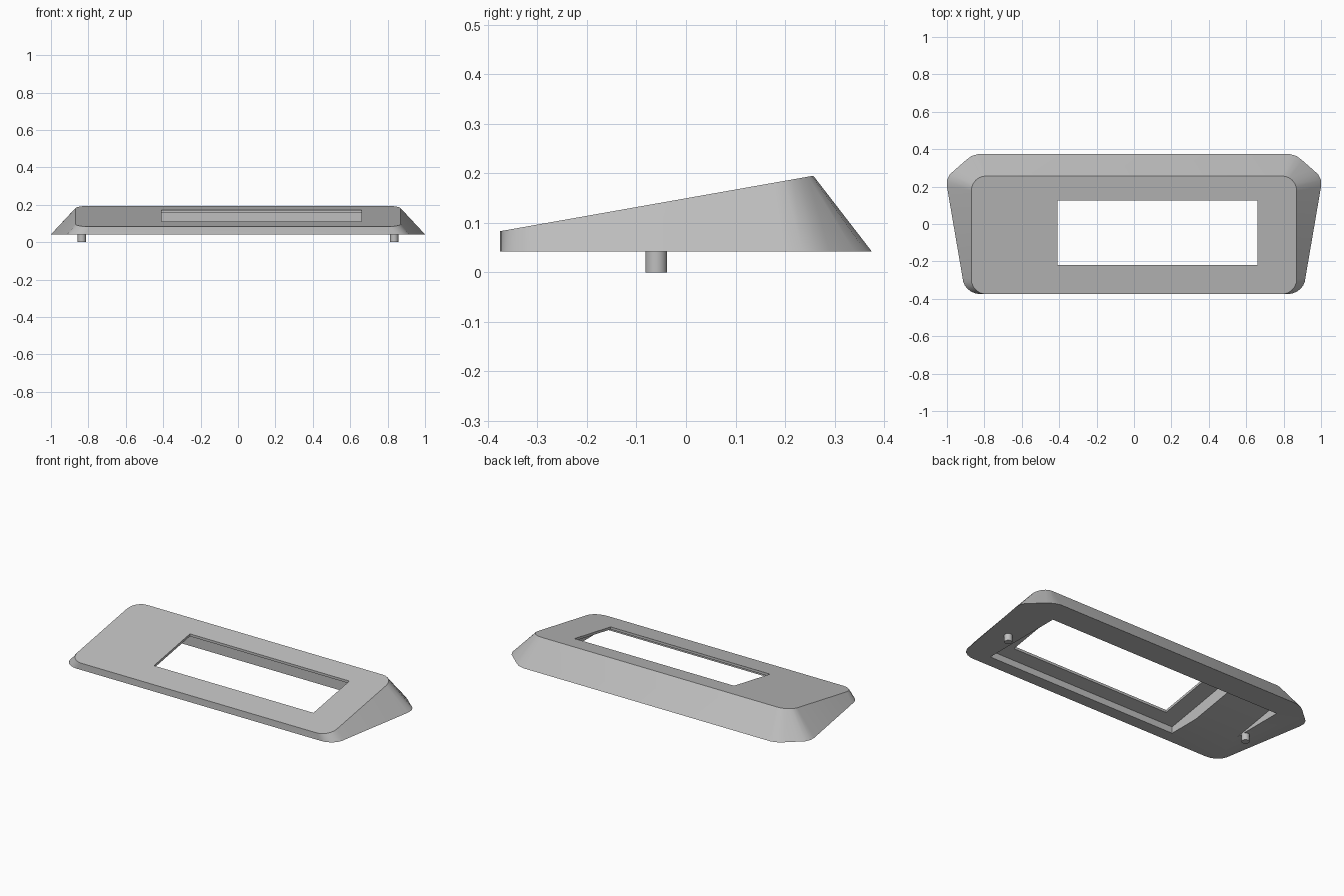
import bpy
import bmesh
from math import cos, sin, pi

cube = bpy.data.objects.get("Cube")
if cube:
    bpy.data.objects.remove(cube)

BASE = 0.042            # height of the flat underside
SLOPE = 0.177           # rise of the sloping top


def top_z(y):
    return 0.083 + SLOPE * (y + 0.375)


grey = bpy.data.materials.new("plain grey")
grey.use_nodes = True
grey.diffuse_color = (0.52, 0.52, 0.52, 1)
grey.node_tree.nodes["Principled BSDF"].inputs["Base Color"].default_value = (0.52, 0.52, 0.52, 1)


def loft(name, lower, upper):
    """Closed solid between two matching outlines."""
    bm = bmesh.new()
    a = [bm.verts.new(p) for p in lower]
    b = [bm.verts.new(p) for p in upper]
    n = len(a)
    bm.faces.new(a)
    bm.faces.new(b)
    for i in range(n):
        j = (i + 1) % n
        bm.faces.new((a[i], a[j], b[j], b[i]))
    bmesh.ops.recalc_face_normals(bm, faces=bm.faces)
    mesh = bpy.data.meshes.new(name)
    bm.to_mesh(mesh)
    bm.free()
    mesh.materials.append(grey)
    obj = bpy.data.objects.new(name, mesh)
    bpy.context.collection.objects.link(obj)
    return obj


def prism(name, x0, x1, profile):
    """Side profile (y, z) extruded along x."""
    return loft(name, [(x0, y, z) for y, z in profile], [(x1, y, z) for y, z in profile])


def arc(cx, cy, rx, ry, start, steps=6):
    angles = [start + pi / 2 * i / steps for i in range(steps + 1)]
    return [(cx + rx * cos(t), cy + ry * sin(t)) for t in angles]


def mirrored(half):
    return half + [(-x, y) for x, y in reversed(half)]


# Casing outlines, front corner then back corner
foot_back = [(1, 0.20), (1, 0.235), (0.985, 0.265), (0.957, 0.29),
             (0.90, 0.34), (0.87, 0.363), (0.83, 0.375)]
foot = mirrored(arc(0.82, -0.285, 0.097, 0.09, -pi / 2) + foot_back)
rim = mirrored(arc(0.79, -0.295, 0.08, 0.08, -pi / 2) + arc(0.79, 0.177, 0.08, 0.08, 0))
casing = loft("casing", [(x, y, BASE) for x, y in foot], [(x, y, top_z(y)) for x, y in rim])

# Hollows: window, pocket behind it, and wedge recess beside the pocket
skin = 0.015
front, back = -0.30, 0.225
low = BASE - 0.02
wedge_start = -0.10 - 0.02 / SLOPE
cutters = [
    prism("window_cutter", -0.41, 0.66, [(-0.22, 0), (0.125, 0), (0.125, 0.3), (-0.22, 0.3)]),
    prism("pocket_cutter", -0.52, 0.76, [(front, low), (back, low),
          (back, top_z(back) - skin), (front, top_z(front) - skin)]),
    prism("wedge_cutter", -0.815, -0.50, [(wedge_start, low), (back, low),
          (back, low + SLOPE * (back - wedge_start))]),
]
bpy.context.view_layer.objects.active = casing
for cutter in cutters:
    mod = casing.modifiers.new(cutter.name, "BOOLEAN")
    mod.operation = "DIFFERENCE"
    mod.solver = "EXACT"
    mod.object = cutter
    bpy.ops.object.modifier_apply(modifier=mod.name)
for cutter in cutters:
    bpy.data.objects.remove(cutter)

# Locating pegs
parts = [casing]
for side, x in (("left", 0.835), ("right", -0.835)):
    bpy.ops.mesh.primitive_cylinder_add(vertices=32, radius=0.022, depth=0.046,
                                        location=(x, -0.06, 0.023))
    peg = bpy.context.object
    peg.name = side + "_peg"
    peg.data.materials.append(grey)
    parts.append(peg)

# Smooth rounded corners, keep hard edges
for obj in parts:
    bpy.ops.object.select_all(action="DESELECT")
    obj.select_set(True)
    bpy.context.view_layer.objects.active = obj
    bpy.ops.object.shade_smooth_by_angle(angle=pi / 6)
